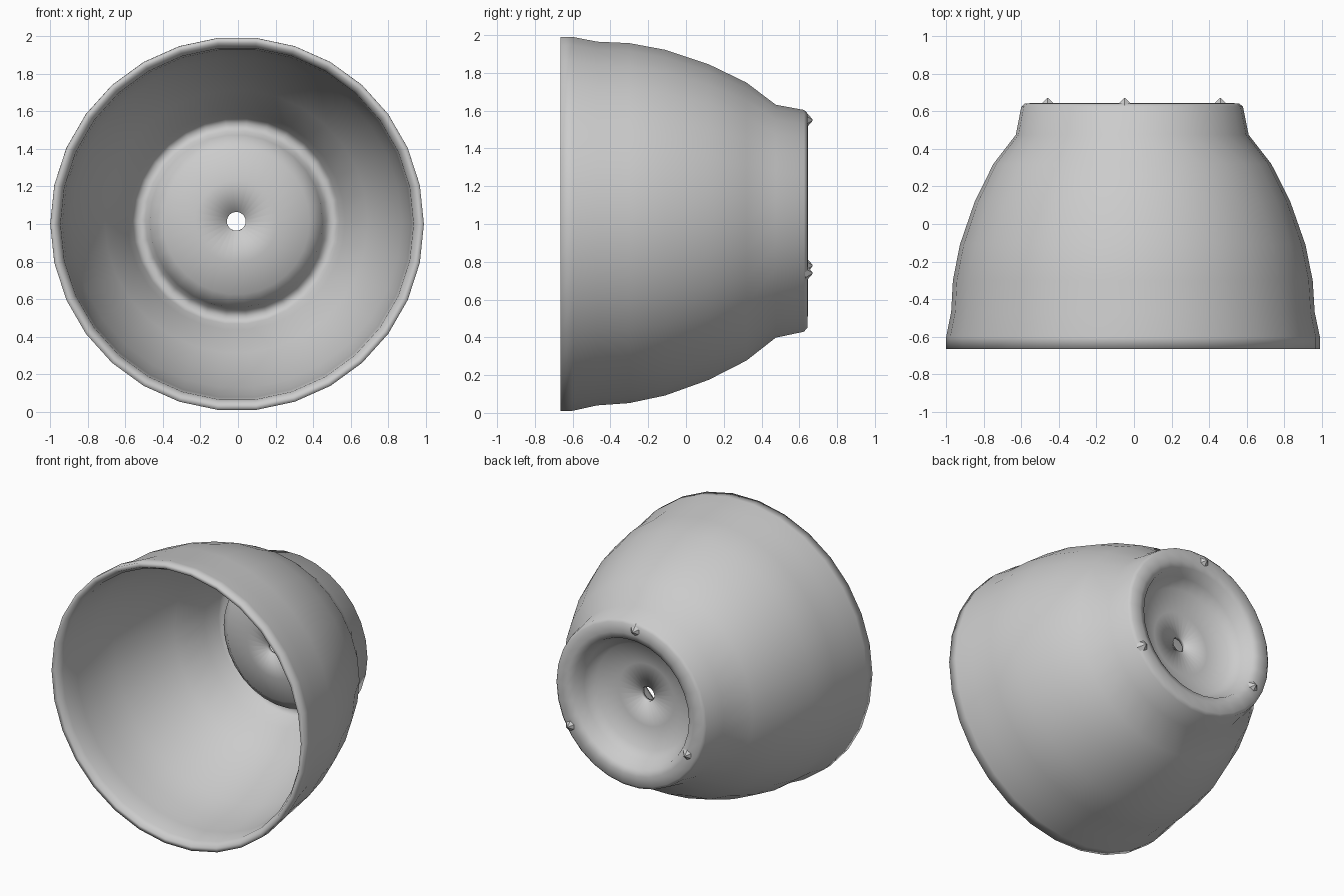
import bpy, bmesh, math
from mathutils import Vector, Matrix

if "Cube" in bpy.data.objects:
    bpy.data.objects.remove(bpy.data.objects["Cube"])

SEGMENTS = 30

# closed wall cross-section: (radius, y), outside from lip to drain hole, then back inside
PROFILE = [
    (0.995, -0.665), (0.995, -0.60), (0.968, -0.47), (0.958, -0.30), (0.92, -0.11),
    (0.84, 0.12), (0.74, 0.32), (0.62, 0.475), (0.59, 0.625), (0.57, 0.642),
    (0.50, 0.645), (0.455, 0.63), (0.425, 0.55), (0.37, 0.49), (0.22, 0.455), (0.05, 0.44),
    (0.05, 0.41), (0.22, 0.42), (0.39, 0.45), (0.46, 0.51), (0.48, 0.59),
    (0.52, 0.605), (0.55, 0.58), (0.58, 0.46), (0.70, 0.30), (0.80, 0.10),
    (0.88, -0.12), (0.92, -0.31), (0.93, -0.48), (0.94, -0.62), (0.965, -0.665),
]


def centre(y):
    # the foot sits very slightly off the axis of the mouth
    t = max(0.0, (y + 0.66) / 1.3)
    return -0.005 - 0.005 * t, 1.0 + 0.017 * t


def lathe(name, profile):
    bm = bmesh.new()
    rings = []
    for r, y in profile:
        cx, cz = centre(y)
        rings.append([bm.verts.new((cx + r * math.cos(2 * math.pi * i / SEGMENTS), y,
                                    cz + r * math.sin(2 * math.pi * i / SEGMENTS)))
                      for i in range(SEGMENTS)])
    for k in range(len(rings)):
        a, b = rings[k], rings[(k + 1) % len(rings)]
        for i in range(SEGMENTS):
            j = (i + 1) % SEGMENTS
            bm.faces.new((a[i], a[j], b[j], b[i]))
    bmesh.ops.recalc_face_normals(bm, faces=bm.faces)
    return finish(name, bm)


def finish(name, bm):
    mesh = bpy.data.meshes.new(name)
    bm.to_mesh(mesh)
    bm.free()
    obj = bpy.data.objects.new(name, mesh)
    bpy.context.collection.objects.link(obj)
    return obj


# pot lying on its side, mouth to the front
pot = lathe("pot_body", PROFILE)
for p in pot.data.polygons:
    p.use_smooth = True

# three small nubs under the foot
for n, (x, z) in enumerate([(-0.05, 1.55), (-0.46, 0.78), (0.46, 0.74)]):
    bm = bmesh.new()
    bmesh.ops.create_cone(bm, cap_ends=True, segments=6, radius1=0.05, radius2=0.004,
                          depth=0.04,
                          matrix=Matrix.Translation(Vector((x, 0.65, z)))
                          @ Matrix.Rotation(-math.pi / 2, 4, 'X'))
    finish(f"foot_nub_{n + 1}", bm)
